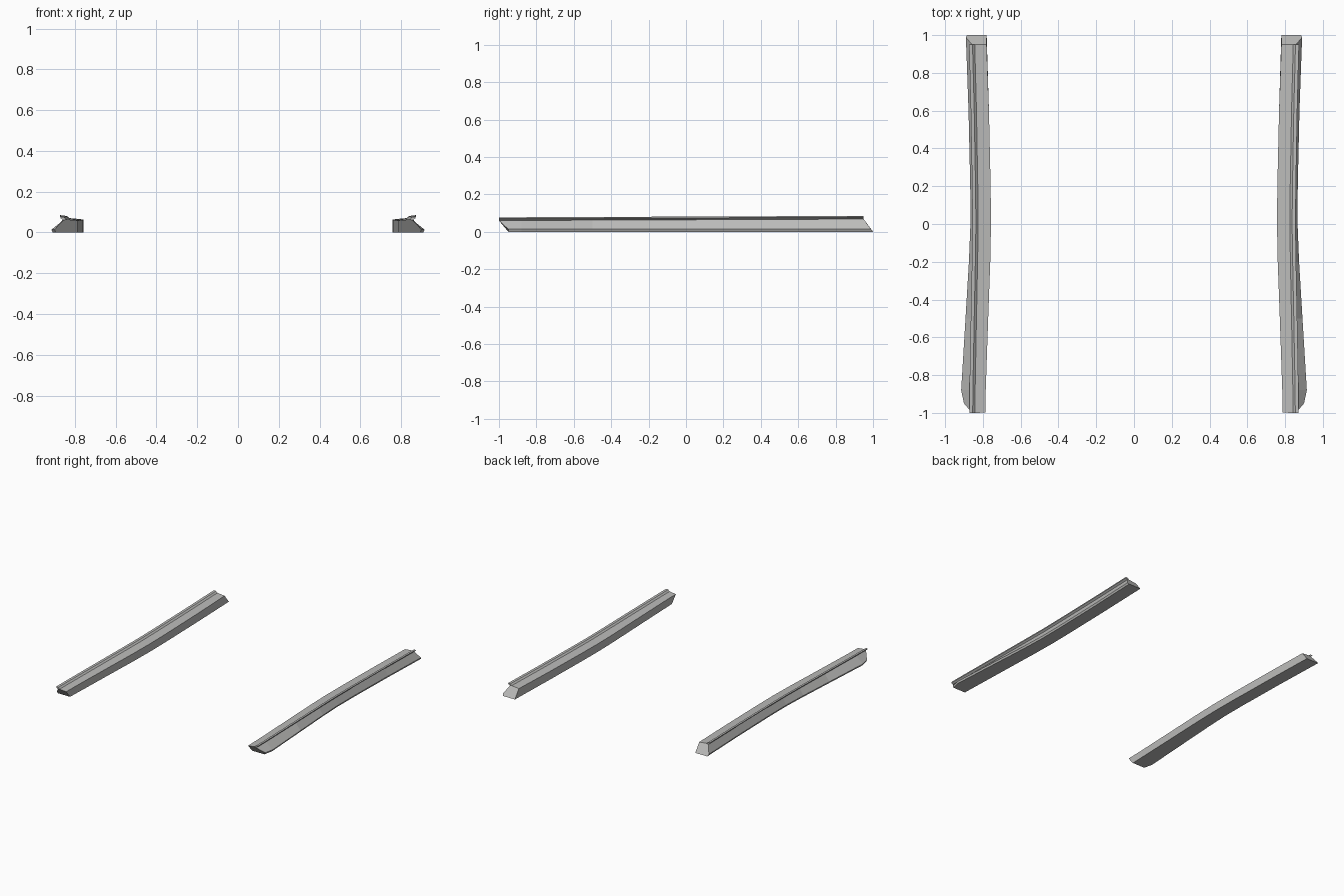
import bpy, bmesh

cube = bpy.data.objects.get("Cube")
if cube:
    bpy.data.objects.remove(cube, do_unlink=True)

grey = bpy.data.materials.new("plain grey")
grey.use_nodes = True
colour = (0.5, 0.5, 0.49, 1)
grey.diffuse_color = colour
grey.node_tree.nodes["Principled BSDF"].inputs["Base Color"].default_value = colour

# Stations along the length: y, inner wall x, lip base x, lower outer edge x
STATIONS = [
    (-0.95, 0.787, 0.842, 0.900),
    (-0.88, 0.785, 0.841, 0.915),
    (-0.50, 0.772, 0.834, 0.892),
    (-0.20, 0.761, 0.828, 0.874),
    (0.00, 0.757, 0.825, 0.866),
    (0.20, 0.759, 0.827, 0.867),
    (0.60, 0.768, 0.834, 0.876),
    (1.00, 0.780, 0.843, 0.890),
]


def section(inner, base, outer, rise):
    """Closed outline: box, raised lip leaning outward, flared outer side."""
    return [
        (inner, 0), (inner, 0.058 + rise),
        (base, 0.064 + rise),               # ledge edge
        (base + 0.012, 0.075 + rise),       # lip top
        (base + 0.030, 0.077 + rise),       # lip tip
        (base + 0.029, 0.070 + rise),
        (base + 0.015, 0.060 + rise),       # under the lip
        (outer, 0.014), (outer - 0.006, 0),
    ]


def build_skirt(name, side):
    bm = bmesh.new()
    rings = []
    last = len(STATIONS) - 1
    for i, (y, inner, base, outer) in enumerate(STATIONS):
        rise = 0.004 + 0.004 * y
        ring = []
        for x, z in section(inner, base, outer, rise):
            # Both ends lean toward the front as they rise
            lean = min(z / 0.06, 1) * 0.05 if i in (0, last) else 0
            if i == 0 and x == outer:
                lean = 0
            ring.append(bm.verts.new((side * x, y - lean, z)))
        rings.append(ring)
    n = len(rings[0])
    for a, b in zip(rings, rings[1:]):
        for j in range(n):
            k = (j + 1) % n
            bm.faces.new((a[j], a[k], b[k], b[j]))
    # End caps: the main body and the lip are closed separately
    for ring in (rings[0], rings[-1]):
        bm.faces.new([ring[j] for j in (0, 1, 2, 6, 7, 8)])
        bm.faces.new(ring[2:7])
    bmesh.ops.recalc_face_normals(bm, faces=bm.faces)
    mesh = bpy.data.meshes.new(name)
    bm.to_mesh(mesh)
    bm.free()
    mesh.materials.append(grey)
    obj = bpy.data.objects.new(name, mesh)
    bpy.context.collection.objects.link(obj)


build_skirt("left_side_skirt", 1)
build_skirt("right_side_skirt", -1)
